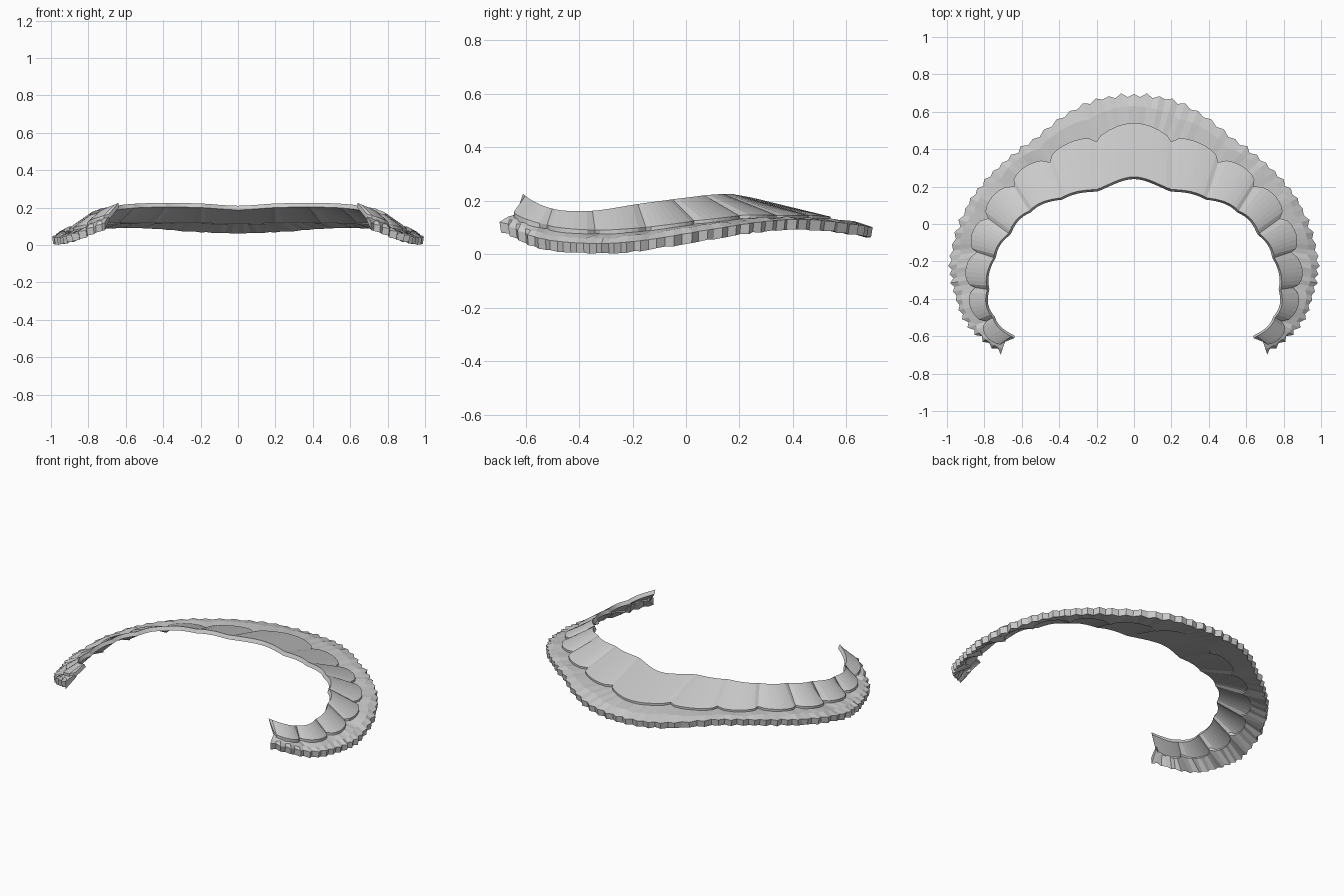
import bpy
import bmesh
import math
import random
from mathutils import Vector

random.seed(4)
if "Cube" in bpy.data.objects:
    bpy.data.objects.remove(bpy.data.objects["Cube"])

# One plain material
grey = bpy.data.materials.new("light grey")
grey.use_nodes = True
grey.diffuse_color = (0.6, 0.6, 0.6, 1)
grey.node_tree.nodes["Principled BSDF"].inputs["Base Color"].default_value = grey.diffuse_color

# Guide lines from the back centre round to the front tip, one point per scallop
OUTER = [(0, .69, .1), (.27, .635, .11), (.54, .45, .13), (.75, .28, .12), (.9, .08, .09),
         (.98, -.17, .05), (.96, -.36, .04), (.88, -.55, .06), (.71, -.69, .12)]
STEP = [(0, .49, .14), (.2, .44, .145), (.45, .33, .145), (.64, .2, .145), (.78, .03, .125),
        (.84, -.15, .1), (.85, -.34, .09), (.79, -.52, .11), (.69, -.63, .165)]
INNER = [(0, .24, .21), (.2, .185, .222), (.39, .14, .225), (.56, .07, .22), (.67, -.05, .205),
         (.75, -.18, .187), (.785, -.35, .162), (.755, -.5, .17), (.64, -.61, .225)]
SAMPLES = 8
SPANS = len(OUTER) - 1


def spline(points, u):
    """Smooth curve through the points, mirrored at the back centre."""
    p = [Vector(q) for q in points]
    before = Vector((-p[1].x, p[1].y, p[1].z))
    p = [before] + p + [p[-1] * 2 - p[-2]]
    i = min(int(u), SPANS - 1)
    t = u - i
    a, b, c, d = p[i:i + 4]
    return (b * 2 + (c - a) * t + (a * 2 - b * 5 + c * 4 - d) * t ** 2
            + (b * 3 - a - c * 3 + d) * t ** 3) / 2


def down(point, depth):
    return point - Vector((0, 0, depth))


def guides(u):
    """Outer, scalloped step and inner points, plus the outward direction."""
    outer, step, inner = (spline(line, u) for line in (OUTER, STEP, INNER))
    out = outer - step
    out.z = 0
    out.normalize()
    # The back scallop straddles the centre line, the others span one row each
    arch = math.cos(u * math.pi / 2) if u < 1 else abs(math.sin(u * math.pi))
    step = step + out * 0.05 * math.sqrt(max(arch, 0))
    inner = inner + out * 0.012 * arch
    return outer, step, inner, out


def plate_section(i):
    outer, step, inner, out = guides(i / SAMPLES)
    lip = inner - out * 0.012
    return [inner, step, down(step, 0.03), down(lip, 0.022)]


def rim_section(i):
    outer, step, inner, out = guides(i / SAMPLES)
    # Alternate valley and peak make the ruffled edge
    ruffle = (0.008 if i % 2 == 0 else -0.008) + random.uniform(-0.004, 0.004)
    edge = outer + out * ruffle
    root = step - out * 0.01
    crease = down(step.lerp(outer, 0.6), random.uniform(-0.008, 0.004))
    foot = down(edge - out * 0.006, 0.04 - random.uniform(0, 0.005))
    return [down(root, 0.012), crease, edge, foot, down(root, 0.03)]


def loft(name, section):
    """Join the cross-sections into a half band, then mirror it."""
    bm = bmesh.new()
    rings = [[bm.verts.new(p) for p in section(i)] for i in range(SPANS * SAMPLES + 1)]
    n = len(rings[0])
    for a, b in zip(rings, rings[1:]):
        for k in range(n):
            m = (k + 1) % n
            bm.faces.new((a[k], a[m], b[m], b[k]))
    bm.faces.new(rings[-1])
    bmesh.ops.recalc_face_normals(bm, faces=bm.faces)
    mesh = bpy.data.meshes.new(name)
    bm.to_mesh(mesh)
    bm.free()
    # The open back end hides the inside, so settle direction by the top faces
    if mesh.polygons[0].normal.z < 0:
        mesh.flip_normals()
    mesh.materials.append(grey)
    obj = bpy.data.objects.new(name, mesh)
    bpy.context.collection.objects.link(obj)
    mirror = obj.modifiers.new("Mirror", 'MIRROR')
    mirror.use_clip = True
    mirror.merge_threshold = 0.0005
    return obj


loft("scalloped_plate", plate_section)
loft("ruffled_rim", rim_section)
